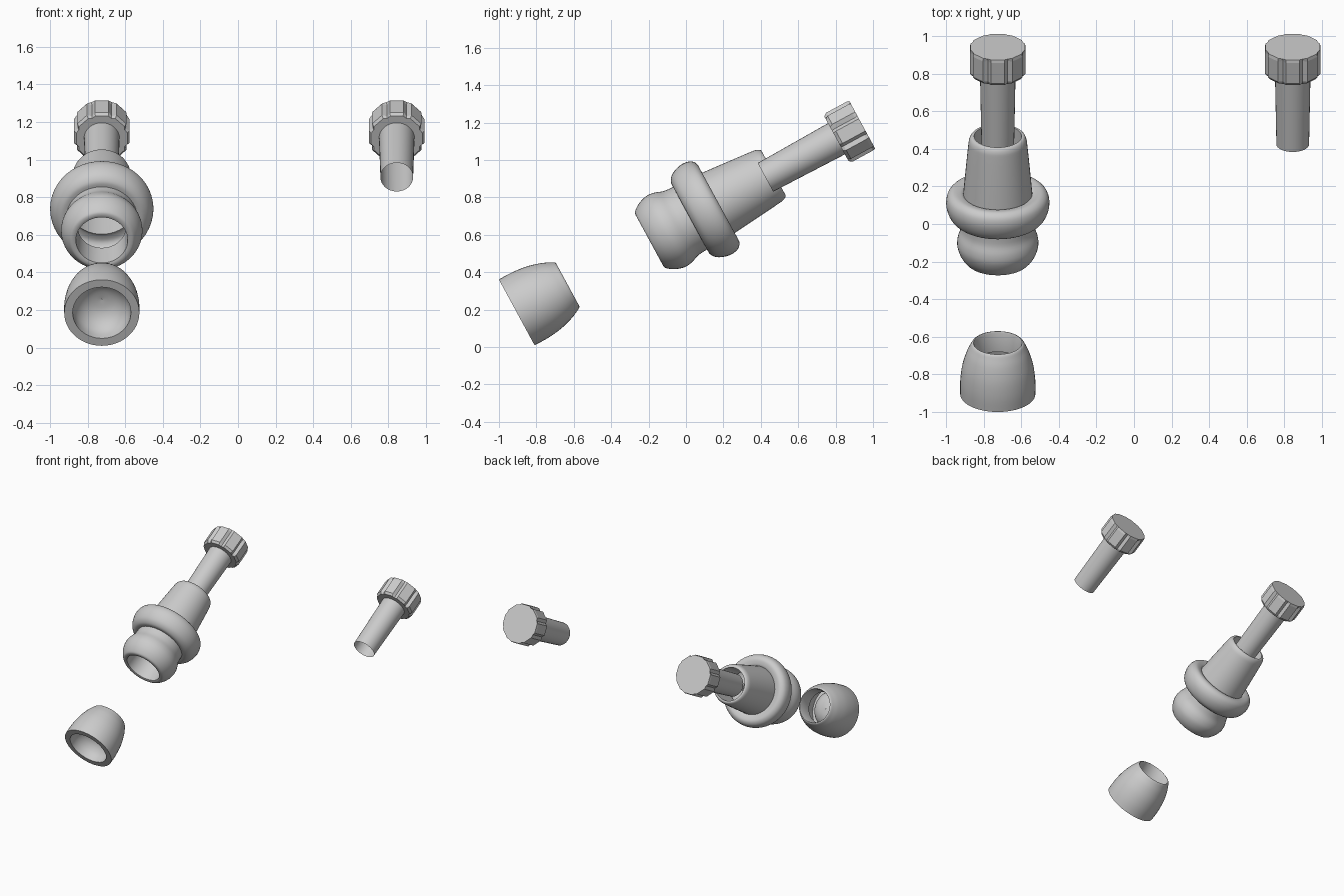
import bpy, bmesh, math

if "Cube" in bpy.data.objects:
    bpy.data.objects.remove(bpy.data.objects["Cube"])

TILT = math.radians(-61.5)   # every part leans along one shared axis
Y0, Z0 = -0.905, 0.185
LEFT, RIGHT = -0.725, 0.845


def smooth(pts, n=4):
    """Catmull-Rom curve through the profile points."""
    p = [pts[0]] + pts + [pts[-1]]
    out = []
    for i in range(1, len(p) - 2):
        a, b, c, d = p[i - 1:i + 3]
        for k in range(n):
            t = k / n
            out.append(tuple(0.5 * (2 * b[j] + (c[j] - a[j]) * t
                       + (2 * a[j] - 5 * b[j] + 4 * c[j] - d[j]) * t * t
                       + (3 * b[j] - a[j] - 3 * c[j] + d[j]) * t ** 3) for j in (0, 1)))
    return out + [pts[-1]]


def finish(bm, name, x, angle):
    bmesh.ops.remove_doubles(bm, verts=bm.verts, dist=1e-5)
    bmesh.ops.recalc_face_normals(bm, faces=bm.faces)
    me = bpy.data.meshes.new(name)
    bm.to_mesh(me)
    bm.free()
    ob = bpy.data.objects.new(name, me)
    bpy.context.collection.objects.link(ob)
    ob.location = (x, Y0, Z0)
    ob.rotation_euler = (TILT, 0, 0)
    bpy.ops.object.select_all(action='DESELECT')
    bpy.context.view_layer.objects.active = ob
    ob.select_set(True)
    bpy.ops.object.shade_smooth_by_angle(angle=math.radians(angle))
    return ob


def skin(bm, rings):
    """Join closed rings of points with quads."""
    rows = [[bm.verts.new(co) for co in r] for r in rings]
    for a, b in zip(rows, rows[1:]):
        n = len(a)
        for i in range(n):
            j = (i + 1) % n
            bm.faces.new((a[i], a[j], b[j], b[i]))
    return rows


def lathe(bm, profile, n=48):
    """Revolve (height, radius) points."""
    return skin(bm, [[(r * math.cos(2 * math.pi * i / n), r * math.sin(2 * math.pi * i / n), h)
                      for i in range(n)] for h, r in profile])


# end cup: outer shell, bored top and hollow dished base
bm = bmesh.new()
outer = smooth([(0, .2), (.08, .2), (.165, .19), (.24, .169), (.285, .149), (.305, .138), (.31, .129)])
lathe(bm, [(.19, .12), (.30, .124)] + outer[::-1] + [(0, .155)]
      + smooth([(0.001, .155), (.06, .147), (.11, .115), (.14, .065), (.15, .002)]))
finish(bm, "end_cup", LEFT, 40)

# main body: inner lip, bulb, rounded collar, tapered sleeve, inner bore
bm = bmesh.new()
bulb = smooth([(.81, .138), (.807, .155), (.815, .174), (.855, .201), (.905, .216),
               (.95, .212), (1.0, .195), (1.055, .19)])
collar = smooth([(1.055, .19), (1.057, .22), (1.08, .25), (1.12, .269), (1.165, .275),
                 (1.205, .264), (1.226, .236), (1.223, .2), (1.215, .184)])
sleeve = smooth([(1.215, .184), (1.35, .172), (1.5, .158), (1.54, .152), (1.56, .14), (1.562, .126)])
lathe(bm, [(.96, .128)] + bulb + collar[1:] + sleeve[1:] + [(1.35, .122)])
finish(bm, "body_sleeve", LEFT, 45)


def bolt(name, x):
    # hollow shaft
    bm = bmesh.new()
    lathe(bm, [(1.513, .087), (1.96, .095)], 32)
    finish(bm, name + "_shaft", x, 40)
    # grip head: eight flats separated by grooves, chamfered ends
    bm = bmesh.new()
    rings = []
    for h, ridge, groove in ((1.945, .14, .132), (1.962, .153, .136),
                             (2.085, .153, .136), (2.102, .149, .144)):
        ring = []
        for k in range(8):
            for da, r in ((-14, ridge), (14, ridge), (22.5, groove)):
                a = math.radians(45 * k + da)
                ring.append((r * math.cos(a), r * math.sin(a), h))
        rings.append(ring)
    rows = skin(bm, rings)
    bm.faces.new(rows[0])
    bm.faces.new(rows[-1])
    finish(bm, name + "_head", x, 10)


bolt("inserted_bolt", LEFT)
bolt("loose_bolt", RIGHT)
